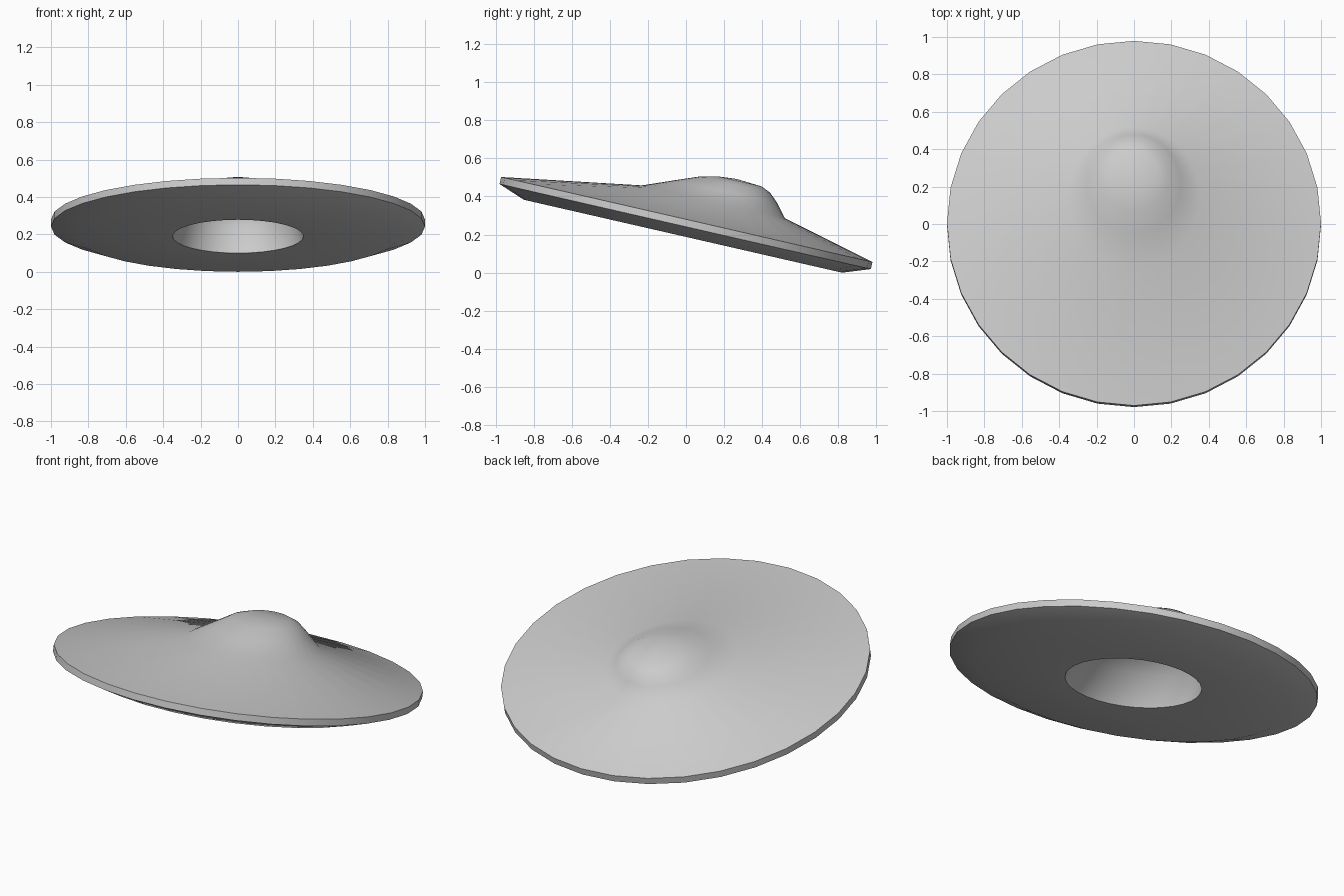
import bpy, bmesh, math
from mathutils import Matrix, Vector

if "Cube" in bpy.data.objects:
    bpy.data.objects.remove(bpy.data.objects["Cube"])

SEG = 32
TILT = math.radians(-12.9)


def loft(name, rings, sharp):
    """Bridge elliptical rings (height, y centre, x radius, y radius); zero radius closes to a point."""
    bm = bmesh.new()
    loops = []
    for h, c, rx, ry in rings:
        if rx == 0:
            loops.append([bm.verts.new((0, c, h))])
        else:
            loops.append([bm.verts.new((rx * math.sin(2 * math.pi * i / SEG),
                                        c + ry * math.cos(2 * math.pi * i / SEG), h))
                          for i in range(SEG)])
    for a, b in zip(loops, loops[1:]):
        for i in range(SEG):
            j = (i + 1) % SEG
            if len(a) == 1:
                bm.faces.new((a[0], b[i], b[j]))
            elif len(b) == 1:
                bm.faces.new((a[i], b[0], a[j]))
            else:
                bm.faces.new((a[i], b[i], b[j], a[j]))
    bmesh.ops.recalc_face_normals(bm, faces=bm.faces)
    # Tilt so the front edge is raised, then centre and rest on the ground
    bm.transform(Matrix.Rotation(TILT, 4, 'X'))
    ys = [v.co.y for v in bm.verts]
    low = min(v.co.z for v in bm.verts)
    bm.transform(Matrix.Translation(Vector((0, -(min(ys) + max(ys)) / 2, -low))))
    mesh = bpy.data.meshes.new(name)
    bm.to_mesh(mesh)
    bm.free()
    obj = bpy.data.objects.new(name, mesh)
    bpy.context.collection.objects.link(obj)
    bpy.context.view_layer.objects.active = obj
    obj.select_set(True)
    bpy.ops.object.shade_smooth_by_angle(angle=math.radians(sharp))
    return obj


# Crown and brim from the tip outward, leaning towards the back
crown = [
    (0.266, 0.21, 0, 0),
    (0.257, 0.225, 0.12, 0.12),
    (0.235, 0.205, 0.185, 0.19),
    (0.190, 0.172, 0.25, 0.272),
    (0.122, 0.115, 0.35, 0.385),
    (0.0, 0.0, 1.0, 1.0),
]
# Rim edge, bevelled underside and flat bottom up to the oval opening
underside = [
    (-0.038, 0.0, 1.0, 1.0),
    (-0.09, 0.0, 0.857, 0.857),
    (-0.09, 0.01, 0.35, 0.40),
]
# Hollow inside of the crown
hollow = [
    (0.07, 0.09, 0.325, 0.36),
    (0.160, 0.165, 0.235, 0.255),
    (0.215, 0.205, 0.14, 0.14),
    (0.232, 0.21, 0, 0),
]
loft("tilted_hat", crown + underside + hollow, 45)
